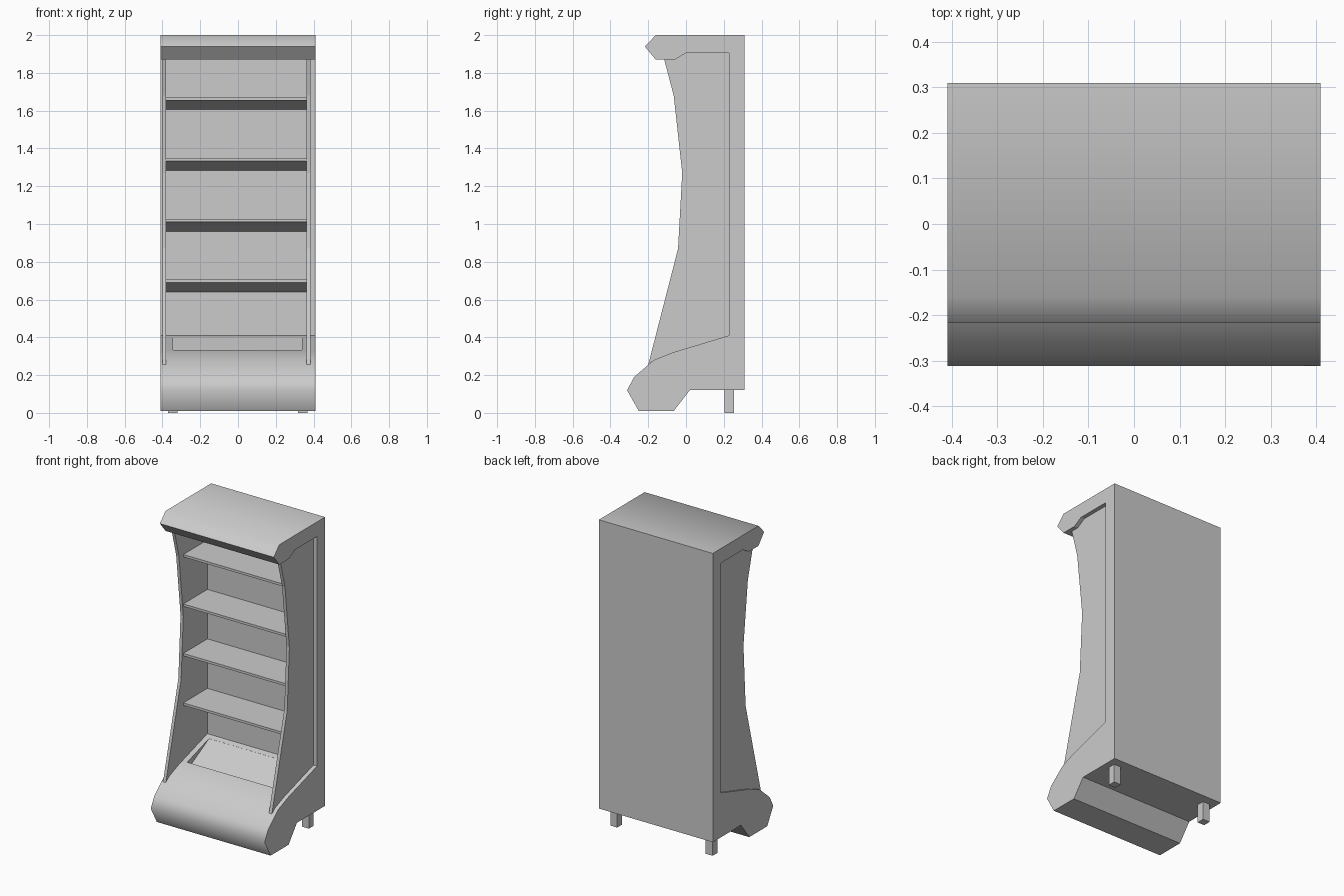
import bpy, bmesh

if "Cube" in bpy.data.objects:
    bpy.data.objects.remove(bpy.data.objects["Cube"])


def extrude_profile(name, profile, x0, x1):
    """Solid made by sweeping a closed (y, z) profile from x0 to x1."""
    bm = bmesh.new()
    face = bm.faces.new([bm.verts.new((x0, y, z)) for y, z in profile])
    geom = bmesh.ops.extrude_face_region(bm, geom=[face])["geom"]
    moved = [v for v in geom if isinstance(v, bmesh.types.BMVert)]
    bmesh.ops.translate(bm, verts=moved, vec=(x1 - x0, 0, 0))
    bmesh.ops.recalc_face_normals(bm, faces=bm.faces)
    mesh = bpy.data.meshes.new(name)
    bm.to_mesh(mesh)
    bm.free()
    obj = bpy.data.objects.new(name, mesh)
    bpy.context.collection.objects.link(obj)
    return obj


# Cabinet shell: back, canopy and rounded base in one C-shaped profile
rounded = [(-0.07, 0.32), (-0.17, 0.28), (-0.275, 0.19), (-0.312, 0.12)]
canopy_bend = (-0.16, 2.0)
shell = [(0.31, 0.12), (0.31, 2.0), canopy_bend, (-0.218, 1.94), (-0.16, 1.87),
         (-0.06, 1.87), (0.0, 1.905), (0.228, 1.905), (0.228, 0.41),
         *rounded, (-0.25, 0.01), (-0.065, 0.01), (0.02, 0.12)]
body = extrude_profile("cabinet_shell", shell, -0.41, 0.41)

# Wedge-shaped recess in the sloping deck
cutter = extrude_profile("deck_recess_cutter",
                         [(-0.03, 0.28), (0.195, 0.3995), (0.195, 0.45), (-0.03, 0.45)],
                         -0.345, 0.34)
cutter.hide_render = True
cut = body.modifiers.new("deck_recess", 'BOOLEAN')
cut.operation, cut.solver, cut.object = 'DIFFERENCE', 'EXACT', cutter
bpy.context.view_layer.objects.active = body
bpy.ops.object.modifier_apply(modifier=cut.name)
bpy.data.objects.remove(cutter)

# Smooth only the rounded bends of the shell
mesh = body.data
mesh.shade_smooth()
for edge in mesh.edges:
    a, b = (mesh.vertices[i].co for i in edge.vertices)
    bend = any(abs(p.y - y) + abs(p.z - z) < 0.002 for y, z in rounded + [canopy_bend]
               for p in [(a + b) / 2])
    edge.use_edge_sharp = not (bend and abs(a.x - b.x) > 0.1)

# Side panels with the waisted front edge
panel = [(-0.115, 1.87), (-0.065, 1.68), (-0.02, 1.27), (-0.042, 0.87), (-0.2, 0.255),
         (-0.17, 0.28), (-0.07, 0.32), (0.228, 0.41), (0.228, 1.905), (0.0, 1.905),
         (-0.06, 1.87)]
for side, x0, x1 in (("left", -0.40, -0.38), ("right", 0.363, 0.384)):
    extrude_profile(side + "_side_panel", panel, x0, x1)

# Shelves: flat top, underside tapering towards the front
for i, z in enumerate((0.705, 1.027, 1.349, 1.671)):
    extrude_profile(f"shelf_{i + 1}",
                    [(-0.02, z), (-0.02, z - 0.016), (0.228, z - 0.066), (0.228, z)],
                    -0.38, 0.363)

# Rear feet
for side, x in (("left", -0.345), ("right", 0.342)):
    extrude_profile(side + "_rear_foot",
                    [(0.205, 0), (0.255, 0), (0.255, 0.12), (0.205, 0.12)],
                    x - 0.025, x + 0.025)
